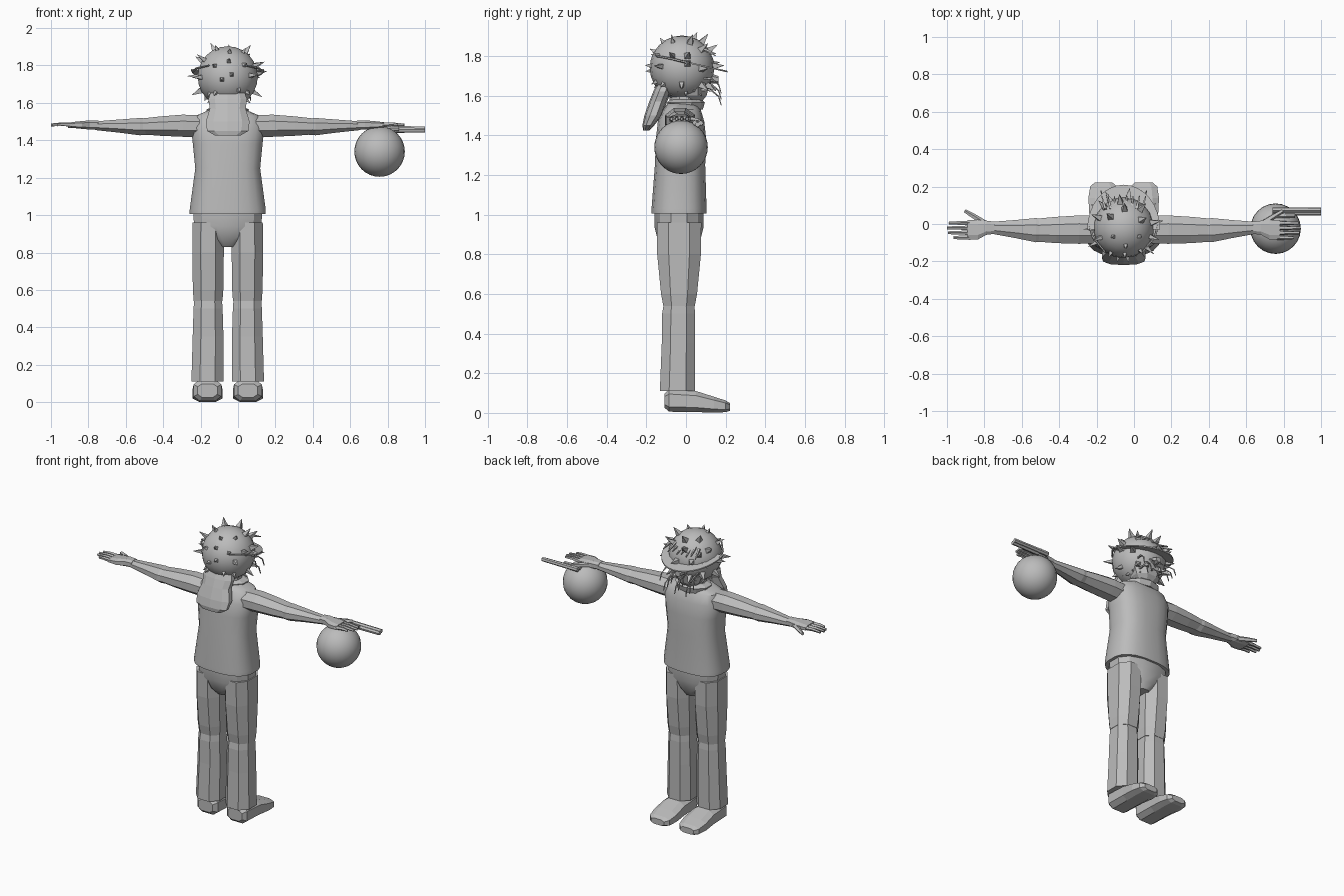
import bpy, bmesh, math, random
from mathutils import Vector

random.seed(4)
if "Cube" in bpy.data.objects:
    bpy.data.objects.remove(bpy.data.objects["Cube"])

grey = bpy.data.materials.new("plain grey")
grey.use_nodes = True
tone = (0.5, 0.5, 0.5, 1)
grey.diffuse_color = tone
grey.node_tree.nodes["Principled BSDF"].inputs["Base Color"].default_value = tone

CX = -0.055                                 # body centre line
HEAD = Vector((CX, -0.02, 1.74))
HEAD_R = 0.163


def finish(name, bm, smooth=0):
    bmesh.ops.recalc_face_normals(bm, faces=bm.faces)
    mesh = bpy.data.meshes.new(name)
    bm.to_mesh(mesh)
    bm.free()
    mesh.materials.append(grey)
    ob = bpy.data.objects.new(name, mesh)
    bpy.context.collection.objects.link(ob)
    if smooth:
        bpy.ops.object.select_all(action='DESELECT')
        ob.select_set(True)
        bpy.context.view_layer.objects.active = ob
        bpy.ops.object.shade_smooth_by_angle(angle=math.radians(smooth))
    return ob


def bridge(bm, rings):
    n = len(rings[0])
    for a, b in zip(rings, rings[1:]):
        for i in range(n):
            j = (i + 1) % n
            bm.faces.new((a[i], a[j], b[j], b[i]))
    bm.faces.new(rings[0])
    bm.faces.new(rings[-1])


def loft(name, axis, sections, sides=8, power=1.0, smooth=0):
    """Sections are (position, centre u, centre v, radius u, radius v)."""
    bm = bmesh.new()
    rings = []
    for p, cu, cv, ru, rv in sections:
        ring = []
        for k in range(sides):
            a = math.tau * (k + 0.5) / sides
            c, s = math.cos(a), math.sin(a)
            u = cu + ru * math.copysign(abs(c) ** power, c)
            v = cv + rv * math.copysign(abs(s) ** power, s)
            co = {'x': (p, u, v), 'y': (u, p, v), 'z': (u, v, p)}[axis]
            ring.append(bm.verts.new(co))
        rings.append(ring)
    bridge(bm, rings)
    return finish(name, bm, smooth)


def tube(bm, points, r0, r1, sides=5):
    """Tapered tube through a list of points."""
    pts = [Vector(p) for p in points]
    rings = []
    for i, p in enumerate(pts):
        d = (pts[min(i + 1, len(pts) - 1)] - pts[max(i - 1, 0)]).normalized()
        u = d.orthogonal().normalized()
        v = d.cross(u)
        r = r0 + (r1 - r0) * i / (len(pts) - 1)
        rings.append([bm.verts.new(p + r * (u * math.cos(math.tau * k / sides)
                                            + v * math.sin(math.tau * k / sides)))
                      for k in range(sides)])
    bridge(bm, rings)


def ball(name, centre, radius, seg, rings):
    bm = bmesh.new()
    bmesh.ops.create_uvsphere(bm, u_segments=seg, v_segments=rings, radius=radius)
    bmesh.ops.translate(bm, verts=bm.verts, vec=centre)
    return finish(name, bm, 40)


# Torso, neck and pelvis
loft("vest", 'z', [(1.005, CX, -0.035, 0.205, 0.14), (1.03, CX, -0.035, 0.205, 0.14),
                   (1.25, CX, -0.03, 0.175, 0.128), (1.38, CX, -0.025, 0.188, 0.128),
                   (1.47, CX, -0.025, 0.198, 0.118), (1.53, CX, -0.02, 0.175, 0.095),
                   (1.56, CX, -0.02, 0.105, 0.075)], 20, 0.75, 35)
loft("neck", 'z', [(1.52, CX, -0.01, 0.085, 0.075), (1.64, CX, -0.01, 0.075, 0.07)], 10)
loft("collar", 'z', [(1.53, CX, 0, 0.11, 0.085), (1.565, CX, 0, 0.12, 0.095),
                     (1.58, CX, 0, 0.085, 0.08)], 10)
loft("pelvis", 'z', [(0.83, CX, -0.03, 0.05, 0.08), (0.87, CX, -0.035, 0.1, 0.11),
                     (0.94, CX, -0.035, 0.185, 0.128), (1.02, CX, -0.035, 0.19, 0.128)],
     12, 0.85, 30)

for side, s in (("right", -1), ("left", 1)):
    # Trouser leg in two overlapping pieces
    lx = CX + s * 0.105
    loft(side + "_thigh", 'z', [(0.54, lx, -0.035, 0.082, 0.085), (0.6, lx, -0.035, 0.087, 0.097),
                                (0.8, lx, -0.035, 0.09, 0.118), (0.96, lx, -0.035, 0.088, 0.12)],
         8, 0.85)
    loft(side + "_shin", 'z', [(0.11, lx + s * 0.003, -0.043, 0.092, 0.095),
                               (0.35, lx, -0.038, 0.088, 0.09),
                               (0.5, lx, -0.037, 0.083, 0.089),
                               (0.565, lx, -0.035, 0.078, 0.08)], 8, 0.85)
    # Shoe with the toe pointing forwards
    fx = CX + s * 0.108
    loft(side + "_shoe", 'y', [(-0.108, fx, 0.062, 0.055, 0.038), (-0.085, fx, 0.063, 0.078, 0.06),
                               (0.05, fx, 0.057, 0.08, 0.056), (0.14, fx, 0.042, 0.085, 0.042),
                               (0.2, fx, 0.033, 0.075, 0.031), (0.222, fx, 0.03, 0.05, 0.02)],
         8, 0.65)
    # Arm in two pieces
    loft(side + "_upper_arm", 'x', [(CX + s * d, y, z, ry, rz) for d, y, z, ry, rz in (
        (0.15, -0.03, 1.475, 0.08, 0.064), (0.24, -0.03, 1.478, 0.082, 0.064),
        (0.36, -0.032, 1.476, 0.076, 0.056), (0.47, -0.033, 1.474, 0.066, 0.045))])
    loft(side + "_forearm", 'x', [(CX + s * d, y, z, ry, rz) for d, y, z, ry, rz in (
        (0.4, -0.033, 1.473, 0.06, 0.044), (0.47, -0.033, 1.473, 0.07, 0.05),
        (0.58, -0.027, 1.476, 0.052, 0.038), (0.71, -0.02, 1.478, 0.034, 0.025))])
    # Hand
    loft(side + "_palm", 'x', [(CX + s * d, y, 1.482, ry, rz) for d, y, ry, rz in (
        (0.69, -0.02, 0.034, 0.024), (0.735, -0.02, 0.04, 0.026),
        (0.78, -0.03, 0.056, 0.022), (0.835, -0.032, 0.055, 0.016))], 8, 0.7)
    bm = bmesh.new()
    for k, reach in enumerate((0.91, 0.94, 0.945, 0.935)):
        y = -0.073 + 0.026 * k
        tube(bm, [(CX + s * 0.82, y, 1.482), (CX + s * 0.88, y, 1.486),
                  (CX + s * reach, y, 1.482)], 0.013, 0.008)
    tube(bm, [(CX + s * 0.74, 0.0, 1.48), (CX + s * 0.8, 0.04, 1.478),
              (CX + s * 0.85, 0.07, 1.474)], 0.018, 0.01)
    finish(side + "_fingers", bm)

# Ball and thin barrelled tool in the left hand
ball("ball", (0.757, -0.025, 1.34), 0.135, 24, 16)
bm = bmesh.new()
for x0, x1, y, z in ((0.74, 1.0, 0.075, 1.462), (0.8, 1.0, 0.058, 1.454), (0.74, 0.86, 0.045, 1.462)):
    tube(bm, [(x0, y, z), (x1, y, z)], 0.015, 0.013, 6)
finish("rod_tool", bm)

# Head with scattered spikes
ball("head", HEAD, HEAD_R, 18, 12)
bm = bmesh.new()
for lat, count in ((58, 6), (28, 10), (2, 10), (-28, 10)):
    for k in range(count):
        a = math.tau * (k + 0.5 * (lat > 20)) / count + random.uniform(-0.2, 0.2)
        b = math.radians(lat + random.uniform(-8, 8))
        d = Vector((math.cos(a) * math.cos(b), math.sin(a) * math.cos(b), math.sin(b)))
        size = 0.026 if d.y > 0 else 0.02
        length = 0.052 if d.y > 0 or abs(d.x) > 0.7 else 0.025
        tube(bm, [HEAD + d * (HEAD_R - 0.015), HEAD + d * (HEAD_R + length)], size, 0.001, 4)
finish("head_spikes", bm)

# Sloping brim over the face
bm = bmesh.new()
layers = []
for dz in (0, 0.008):
    row = []
    for k in range(17):
        a = math.pi * k / 16
        x, y = 0.195 * math.cos(a), -0.03 + 0.24 * math.sin(a)
        row.append(bm.verts.new((CX + x, y, 1.765 - 0.23 * y + dz)))
    layers.append(row)
bridge(bm, layers)
finish("brim", bm)
bm = bmesh.new()
for s in (-1, 1):
    tube(bm, [(CX + s * 0.1, -0.15, 1.8), (CX + s * 0.166, -0.07, 1.785),
              (CX + s * 0.185, 0, 1.768)], 0.005, 0.007)
finish("brim_straps", bm)

# Face: nose, brow bristles and drooping beard strands
loft("nose", 'y', [(0.1, CX, 1.69, 0.035, 0.03), (0.165, CX, 1.68, 0.02, 0.018)], 6)
loft("jaw", 'z', [(1.565, CX, 0.03, 0.05, 0.05), (1.6, CX, 0.03, 0.09, 0.08),
                  (1.67, CX, 0.02, 0.12, 0.11)], 8)
bm = bmesh.new()
for k in range(8):
    x = (k - 3.5) * 0.028
    tube(bm, [(CX + x, 0.08, 1.84), (CX + x * 1.2, 0.15, 1.8 + 0.01 * (k % 2))], 0.01, 0.003, 4)
for k in range(10):
    x = (k - 4.5) * 0.021
    drop = 0.03 * (k % 3)
    tube(bm, [(CX + x, 0.07, 1.69 - drop), (CX + x * 1.15, 0.13, 1.685 - drop),
              (CX + x * 1.25, 0.165, 1.655 - drop), (CX + x * 1.3, 0.178, 1.61 - drop)],
         0.007, 0.003, 4)
finish("bristles", bm)

# Ragged neck ruff
bm = bmesh.new()
for k in range(14):
    a = math.tau * k / 14
    c, s = math.cos(a), math.sin(a)
    tube(bm, [(CX + 0.07 * c, 0.07 * s, 1.64), (CX + 0.12 * c, 0.1 * s, 1.6 + 0.02 * (k % 2))],
         0.026, 0.002, 4)
finish("neck_ruff", bm)

# Hanging hair at the back
loft("back_hair", 'z', [(1.425, CX, -0.2, 0.07, 0.016), (1.45, CX, -0.19, 0.115, 0.03),
                        (1.5, CX, -0.165, 0.122, 0.045), (1.57, CX, -0.14, 0.1, 0.045),
                        (1.62, CX, -0.12, 0.108, 0.045), (1.67, CX, -0.1, 0.09, 0.04)], 10, 0.85)
